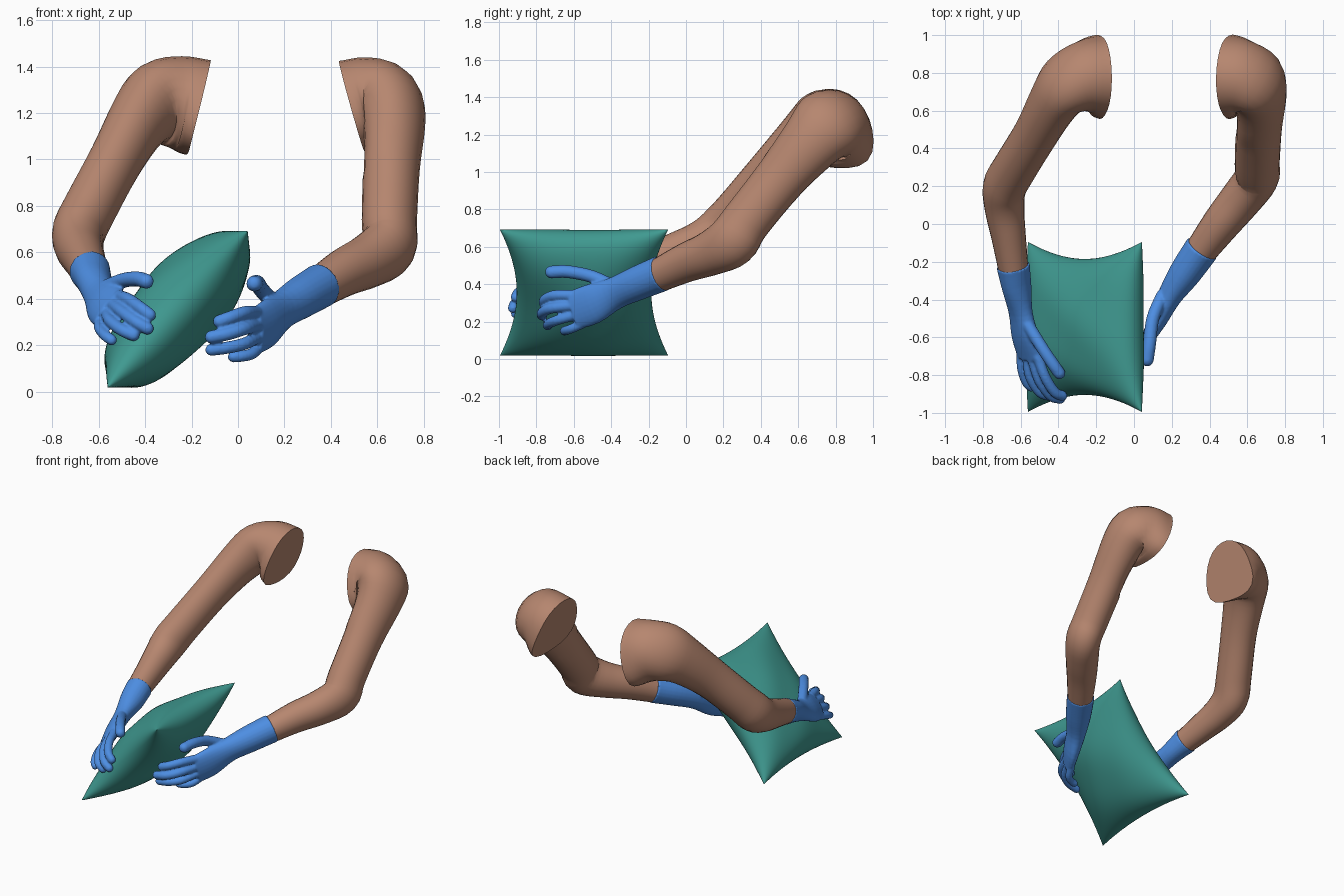
import bpy, bmesh, math
from mathutils import Vector, Matrix

if "Cube" in bpy.data.objects:
    bpy.data.objects.remove(bpy.data.objects["Cube"], do_unlink=True)


def material(name, rgb):
    m = bpy.data.materials.new(name)
    m.use_nodes = True
    m.diffuse_color = (*rgb, 1)
    bsdf = next(n for n in m.node_tree.nodes if n.type == 'BSDF_PRINCIPLED')
    bsdf.inputs["Base Color"].default_value = (*rgb, 1)
    return m


SKIN = material("skin brown", (0.47, 0.24, 0.16))
BLUE = material("glove blue", (0.075, 0.27, 0.76))
TEAL = material("pillow teal", (0.05, 0.32, 0.28))


def finish(bm, name, mat, angle=50):
    bmesh.ops.recalc_face_normals(bm, faces=bm.faces)
    me = bpy.data.meshes.new(name)
    bm.to_mesh(me)
    bm.free()
    ob = bpy.data.objects.new(name, me)
    bpy.context.collection.objects.link(ob)
    me.materials.append(mat)
    bpy.ops.object.select_all(action='DESELECT')
    ob.select_set(True)
    bpy.context.view_layer.objects.active = ob
    bpy.ops.object.shade_smooth_by_angle(angle=math.radians(angle))
    return ob


def spline(rows, steps):
    """Catmull-Rom through rows of numbers."""
    rows = [Vector(r) for r in rows]
    out = []
    for i in range(len(rows) - 1):
        b, c = rows[i], rows[i + 1]
        a = rows[i - 1] if i else b * 2 - c
        d = rows[i + 2] if i + 2 < len(rows) else c * 2 - b
        for k in range(steps):
            t = k / steps
            out.append(b + (c - a) * (t / 2) + (a * 2 - b * 5 + c * 4 - d) * (t * t / 2)
                       + (b * 3 - a - c * 3 + d) * (t ** 3 / 2))
    return out + [rows[-1]]


def loft(bm, rows, ref, steps=4, sides=24):
    """Elliptic tube; each row is x, y, z, radius along ref, other radius."""
    rows = spline(rows, steps)
    centres = [Vector(r[:3]) for r in rows]
    side, rings = Vector(ref), []
    for i, (c, r) in enumerate(zip(centres, rows)):
        t = (centres[min(i + 1, len(rows) - 1)] - centres[max(i - 1, 0)]).normalized()
        side = (side - t * side.dot(t)).normalized()
        other = t.cross(side)
        rings.append([bm.verts.new(c + side * math.cos(a) * r[3] + other * math.sin(a) * r[4])
                      for a in (math.tau * k / sides for k in range(sides))])
    for p, q in zip(rings, rings[1:]):
        for k in range(sides):
            n = (k + 1) % sides
            bm.faces.new((p[k], p[n], q[n], q[k]))
    bm.faces.new(rings[0])
    bm.faces.new(rings[-1])


def ball(bm, c, r):
    bmesh.ops.create_icosphere(bm, subdivisions=2, radius=r, matrix=Matrix.Translation(c))


def arm(name, rows, outward):
    bm = bmesh.new()
    loft(bm, rows, (1, 0, 0))
    # Pull the shoulder cut out into a low rear corner and a low front point
    cut = Vector(rows[-1][:3])
    pulls = [(0.06, Vector((0.45 * outward, 0.69, -0.6))),
             (0.05, Vector((0.14 * outward, -0.86, -0.5)))]
    for v in bm.verts:
        d = v.co - cut
        depth = abs(d.x * outward + d.z * 0.28)
        if d.length < 0.4 and depth < 0.14:
            for amount, pull in pulls:
                v.co += pull * amount * (1 - depth / 0.14) * max(0, d.normalized().dot(pull)) ** 4
    finish(bm, name, SKIN)


def glove(name, palm, width, digits):
    bm = bmesh.new()
    loft(bm, palm, width)
    for radius, *path in digits:
        loft(bm, [(*p, radius, radius) for p in path], width, sides=12)
        ball(bm, path[0], radius)
        ball(bm, path[-1], radius)
    ob = finish(bm, name, BLUE)
    # Fuse palm and fingers into one skin
    mod = ob.modifiers.new("fuse", 'REMESH')
    mod.mode = 'VOXEL'
    mod.voxel_size = 0.007
    mod.use_smooth_shade = True
    mod = ob.modifiers.new("soften", 'SMOOTH')
    mod.iterations = 3


# Arms, from cuff through elbow to the cut shoulder
arm("left_arm", [
    (0.355, -0.14, 0.45, 0.085, 0.09),
    (0.46, 0.0, 0.515, 0.1, 0.105),
    (0.565, 0.13, 0.565, 0.11, 0.12),
    (0.65, 0.245, 0.63, 0.115, 0.14),
    (0.652, 0.32, 0.735, 0.118, 0.132),
    (0.66, 0.5, 0.96, 0.122, 0.138),
    (0.67, 0.66, 1.15, 0.135, 0.165),
    (0.645, 0.745, 1.24, 0.155, 0.195),
    (0.57, 0.78, 1.25, 0.185, 0.2),
    (0.49, 0.785, 1.23, 0.2, 0.205)], 1)
arm("right_arm", [
    (-0.64, -0.23, 0.52, 0.08, 0.085),
    (-0.665, -0.06, 0.575, 0.092, 0.1),
    (-0.685, 0.08, 0.625, 0.105, 0.115),
    (-0.685, 0.195, 0.69, 0.115, 0.135),
    (-0.635, 0.29, 0.795, 0.115, 0.132),
    (-0.525, 0.47, 1.0, 0.115, 0.138),
    (-0.43, 0.64, 1.165, 0.13, 0.165),
    (-0.36, 0.735, 1.24, 0.15, 0.195),
    (-0.26, 0.78, 1.25, 0.185, 0.2),
    (-0.165, 0.785, 1.23, 0.2, 0.205)], -1)

# Gloves: palm sections, then thumb, index, middle, ring and little finger
glove("left_glove", [
    (0.36, -0.13, 0.458, 0.097, 0.093),
    (0.27, -0.26, 0.405, 0.092, 0.085),
    (0.19, -0.38, 0.352, 0.087, 0.065),
    (0.13, -0.5, 0.295, 0.108, 0.05),
    (0.075, -0.6, 0.26, 0.105, 0.036)], (0, -0.2, 1), [
    (0.035, (0.15, -0.38, 0.385), (0.1, -0.5, 0.44), (0.083, -0.63, 0.467), (0.07, -0.72, 0.465)),
    (0.029, (0.08, -0.6, 0.34), (0.03, -0.7, 0.34), (-0.03, -0.75, 0.32), (-0.08, -0.76, 0.302)),
    (0.029, (0.08, -0.61, 0.285), (0.03, -0.72, 0.272), (-0.04, -0.765, 0.25), (-0.115, -0.77, 0.235)),
    (0.027, (0.08, -0.6, 0.232), (0.03, -0.69, 0.207), (-0.04, -0.73, 0.19), (-0.115, -0.74, 0.18)),
    (0.025, (0.09, -0.55, 0.19), (0.06, -0.61, 0.163), (0.02, -0.64, 0.153), (-0.02, -0.65, 0.15))])
glove("right_glove", [
    (-0.64, -0.22, 0.523, 0.09, 0.088),
    (-0.62, -0.34, 0.475, 0.075, 0.08),
    (-0.60, -0.47, 0.425, 0.075, 0.055),
    (-0.575, -0.6, 0.385, 0.1, 0.048),
    (-0.55, -0.71, 0.35, 0.095, 0.036)], (0.6, 0, 0.8), [
    (0.033, (-0.57, -0.52, 0.45), (-0.49, -0.65, 0.48), (-0.43, -0.74, 0.485), (-0.395, -0.79, 0.475)),
    (0.028, (-0.51, -0.7, 0.41), (-0.47, -0.81, 0.395), (-0.42, -0.89, 0.36), (-0.38, -0.91, 0.33)),
    (0.028, (-0.54, -0.71, 0.375), (-0.5, -0.83, 0.345), (-0.44, -0.91, 0.3), (-0.39, -0.925, 0.272)),
    (0.027, (-0.565, -0.71, 0.335), (-0.55, -0.81, 0.305), (-0.5, -0.89, 0.265), (-0.45, -0.91, 0.243)),
    (0.024, (-0.6, -0.68, 0.3), (-0.595, -0.77, 0.27), (-0.57, -0.84, 0.24), (-0.545, -0.865, 0.222))])

# Pillow: two puffed sheets welded at a pinched seam
bm = bmesh.new()
for sign in (1, -1):
    sheet = bmesh.ops.create_grid(bm, x_segments=40, y_segments=40, size=1)["verts"]
    for vert in sheet:
        u, v = (math.sin(w * math.pi / 2) for w in vert.co.xy)
        a, b = max(0, 1 - u * u), max(0, 1 - v * v)
        puff = 0.187 * a ** 0.47 * b ** 0.5
        puff *= 1 + 0.04 * math.sin(5 * u + 2 * v * sign) * math.sin(4 * v + 1)
        vert.co = (0.452 * u * (1 - 0.08 * b), 0.45 * v * (1 - 0.2 * a), sign * puff)
bmesh.ops.remove_doubles(bm, verts=bm.verts, dist=0.0002)
along, across = Vector((0.667, 0, 0.745)), Vector((0, 1, 0))
frame = Matrix((along, across, along.cross(across))).transposed().to_4x4()
bmesh.ops.transform(bm, verts=bm.verts,
                    matrix=Matrix.Translation((-0.26, -0.545, 0.355)) @ frame)
finish(bm, "pillow", TEAL, 100)
